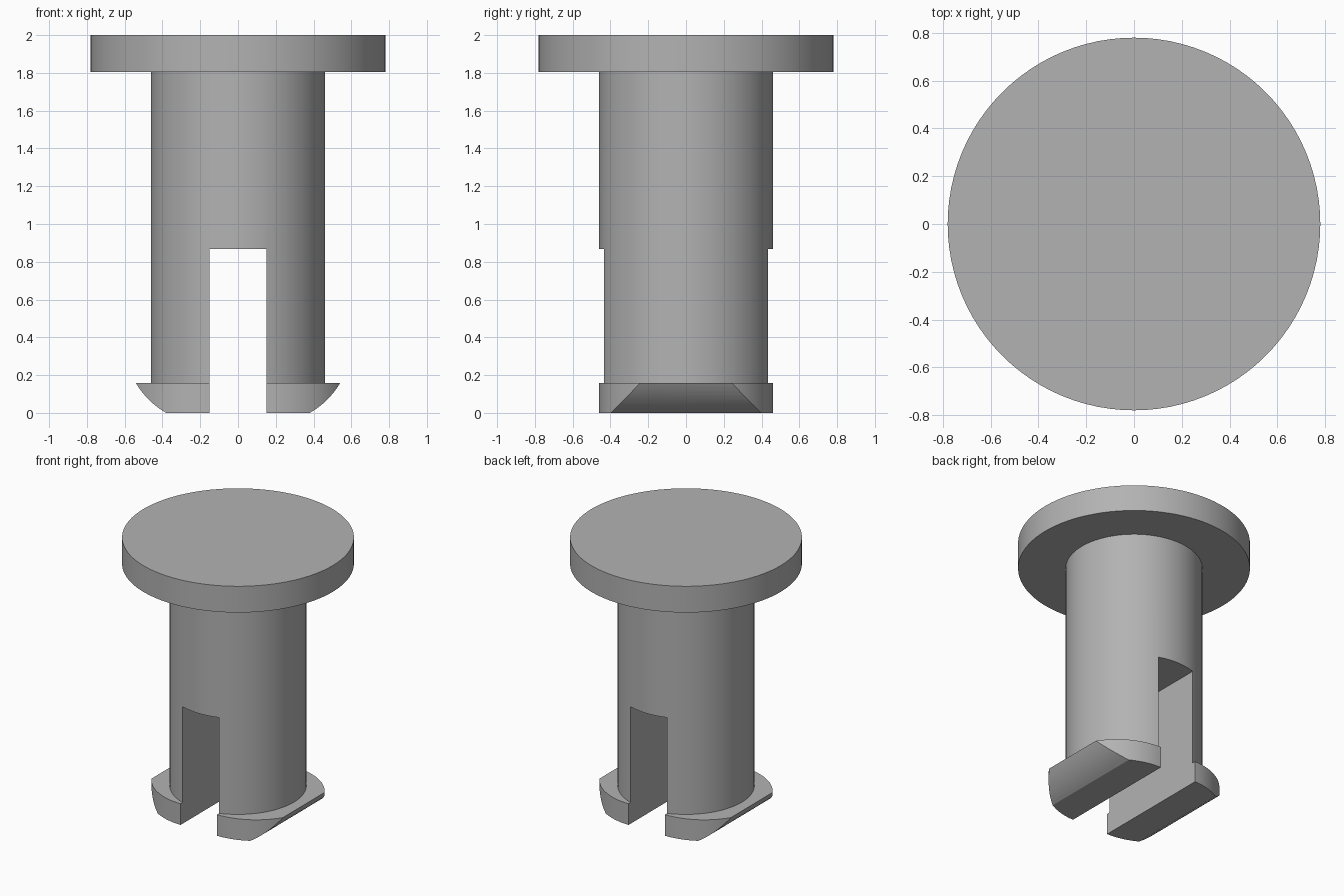
import bpy, bmesh, math
from mathutils import Vector

old = bpy.data.objects.get("Cube")
if old:
    bpy.data.objects.remove(old, do_unlink=True)

SHAFT_R, HEAD_R = 0.46, 0.78
HEAD_Z, SLOT_Z, FOOT_Z = 1.805, 0.868, 0.157
SLOT_HALF = 0.15
SEGMENTS = 96

grey = bpy.data.materials.new("plain grey")
grey.use_nodes = True
colour = (0.45, 0.45, 0.45, 1)
grey.diffuse_color = colour
grey.node_tree.nodes["Principled BSDF"].inputs["Base Color"].default_value = colour


def prism(name, outline, direction):
    """Solid made by extruding a closed outline."""
    bm = bmesh.new()
    face = bm.faces.new([bm.verts.new(p) for p in outline])
    top = bmesh.ops.extrude_face_region(bm, geom=[face])["geom"]
    verts = [v for v in top if isinstance(v, bmesh.types.BMVert)]
    bmesh.ops.translate(bm, verts=verts, vec=direction)
    bmesh.ops.recalc_face_normals(bm, faces=bm.faces)
    mesh = bpy.data.meshes.new(name)
    bm.to_mesh(mesh)
    bm.free()
    mesh.materials.append(grey)
    obj = bpy.data.objects.new(name, mesh)
    bpy.context.collection.objects.link(obj)
    return obj


def disc(name, radius, bottom, top, x=0):
    ring = [(x + radius * math.cos(a), radius * math.sin(a), bottom)
            for a in (math.tau * i / SEGMENTS for i in range(SEGMENTS))]
    return prism(name, ring, (0, 0, top - bottom))


def activate(obj):
    bpy.ops.object.select_all(action='DESELECT')
    obj.select_set(True)
    bpy.context.view_layer.objects.active = obj


def cut(obj, tool, operation):
    mod = obj.modifiers.new("cut", 'BOOLEAN')
    mod.operation, mod.object, mod.solver = operation, tool, 'EXACT'
    tool.hide_render = True
    activate(obj)
    bpy.ops.object.modifier_apply(modifier=mod.name)
    bpy.data.objects.remove(tool, do_unlink=True)


# Flat round head
head = disc("head", HEAD_R, HEAD_Z, 2)

# Shaft split into two legs by the slot
shaft = disc("shaft", SHAFT_R, FOOT_Z, HEAD_Z)
slot = prism("slot_cutter",
             [(x, -1, z) for x, z in ((-SLOT_HALF, -1), (SLOT_HALF, -1),
                                      (SLOT_HALF, SLOT_Z), (-SLOT_HALF, SLOT_Z))],
             (0, 2, 0))
cut(shaft, slot, 'DIFFERENCE')

# Barbed feet: offset discs trimmed to a rounded side profile
start, end = Vector((0.38, 0)), Vector((0.54, FOOT_Z))
bulge = (start + end) / 2 + Vector((0.021, -0.021))
feet = []
for side, name in ((1, "left_foot"), (-1, "right_foot")):
    arc = [start * (1 - t) ** 2 + bulge * 2 * t * (1 - t) + end * t * t
           for t in (i / 8 for i in range(9))]
    profile = [(SLOT_HALF, 0), *arc, (SLOT_HALF, FOOT_Z)]
    foot = prism(name, [(side * x, -1, z) for x, z in profile], (0, 2, 0))
    cut(foot, disc("foot_trim", SHAFT_R, -1, 1, side * SLOT_HALF), 'INTERSECT')
    feet.append(foot)

for obj in (head, shaft, *feet):
    activate(obj)
    bpy.ops.object.shade_smooth_by_angle(angle=math.radians(30))
